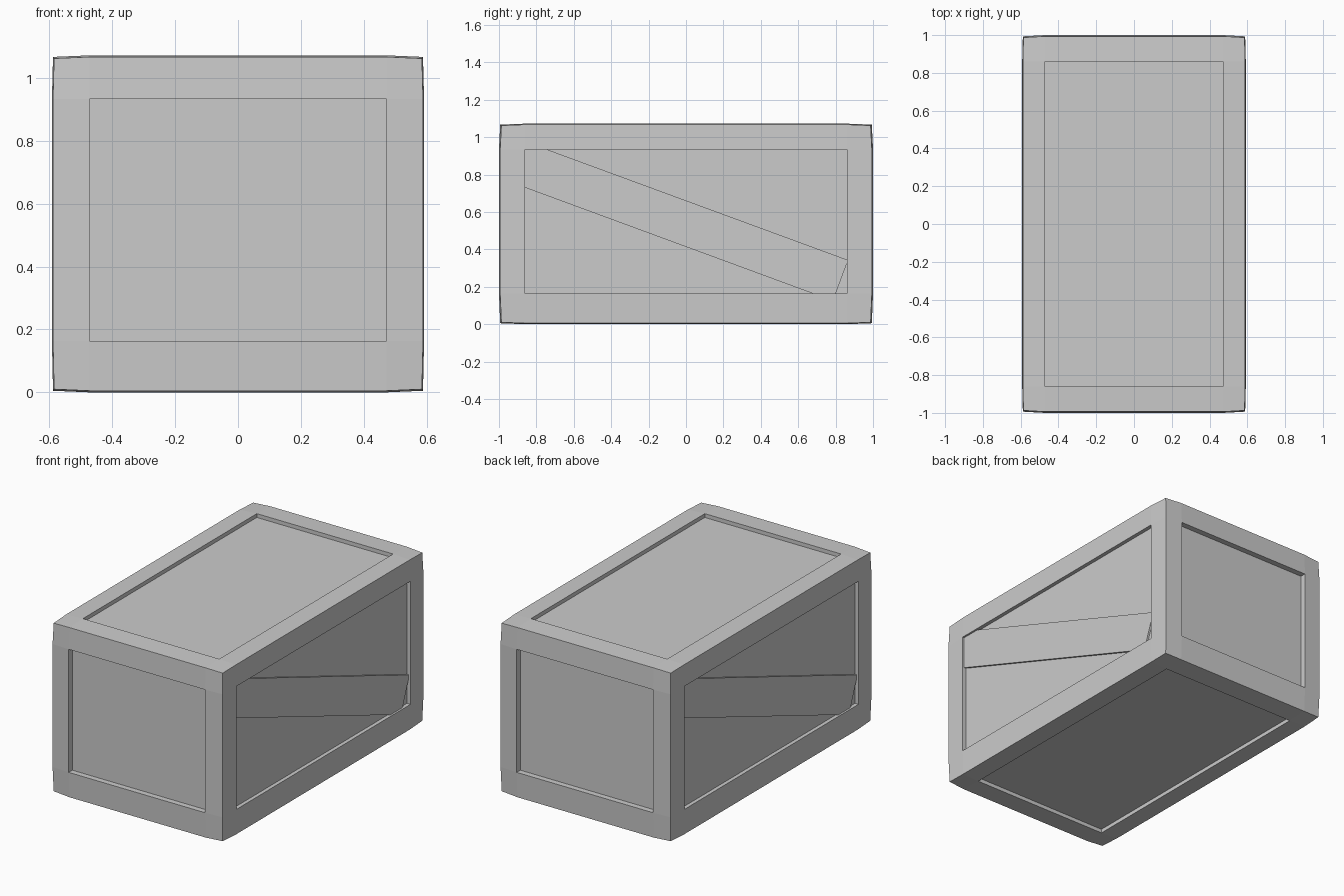
import bpy, bmesh
from mathutils import Vector

if "Cube" in bpy.data.objects:
    bpy.data.objects.remove(bpy.data.objects["Cube"])

# Grid lines of the crate: outer, inner, inner, outer along each axis
GRID = ([-0.592, -0.472, 0.472, 0.592],
        [-1.0, -0.86, 0.86, 1.0],
        [0.0, 0.163, 0.933, 1.072])
SHRINK = (0.007, 0.013, 0.010)     # how far corners pull in
RECESS = (0.024, 0.036, 0.024)     # panel depth per axis


def make_object(name, bm):
    bmesh.ops.recalc_face_normals(bm, faces=bm.faces[:])
    mesh = bpy.data.meshes.new(name)
    bm.to_mesh(mesh)
    bm.free()
    obj = bpy.data.objects.new(name, mesh)
    bpy.context.collection.objects.link(obj)
    return obj


def grid_point(idx):
    """Grid position, slightly pulled in at box edges and corners."""
    outer = sum(i in (0, 3) for i in idx)
    p = Vector()
    for a, i in enumerate(idx):
        p[a] = GRID[a][i]
        if i in (0, 3):
            p[a] += SHRINK[a] * (outer - 1) / 2 * (1 if i == 0 else -1)
    return p


# Crate body: framed box with a sunken panel on every side
bm = bmesh.new()
centres = []
for axis in range(3):
    u, v = (axis + 1) % 3, (axis + 2) % 3
    for side in (0, 3):
        for i in range(3):
            for j in range(3):
                quad = []
                for di, dj in ((0, 0), (1, 0), (1, 1), (0, 1)):
                    idx = [0, 0, 0]
                    idx[axis], idx[u], idx[v] = side, i + di, j + dj
                    quad.append(bm.verts.new(grid_point(idx)))
                face = bm.faces.new(quad)
                if i == 1 and j == 1:
                    centres.append((face, axis, 1 if side == 0 else -1))
for face, axis, sign in centres:
    sunk = bmesh.ops.extrude_discrete_faces(bm, faces=[face])["faces"][0]
    move = Vector()
    move[axis] = sign * RECESS[axis]
    bmesh.ops.translate(bm, verts=sunk.verts[:], vec=move)
bmesh.ops.remove_doubles(bm, verts=bm.verts[:], dist=0.0005)
make_object("crate_body", bm)

# Diagonal braces: high at the front on the right, half-turned on the left
# The upper end meets the opening's corner, the lower end is cut square
PROFILE = [(-0.86, 0.73), (0.68, 0.163), (0.80, 0.163), (0.86, 0.324),
           (0.86, 0.345), (-0.74, 0.933), (-0.86, 0.933)]
for name, s in (("right_brace", 1), ("left_brace", -1)):
    bm = bmesh.new()
    base = bm.faces.new([bm.verts.new((s * 0.56, s * y, z)) for y, z in PROFILE])
    top = bmesh.ops.extrude_face_region(bm, geom=[base])["geom"]
    bmesh.ops.translate(bm, verts=[g for g in top if isinstance(g, bmesh.types.BMVert)],
                        vec=(s * 0.020, 0, 0))
    make_object(name, bm)
